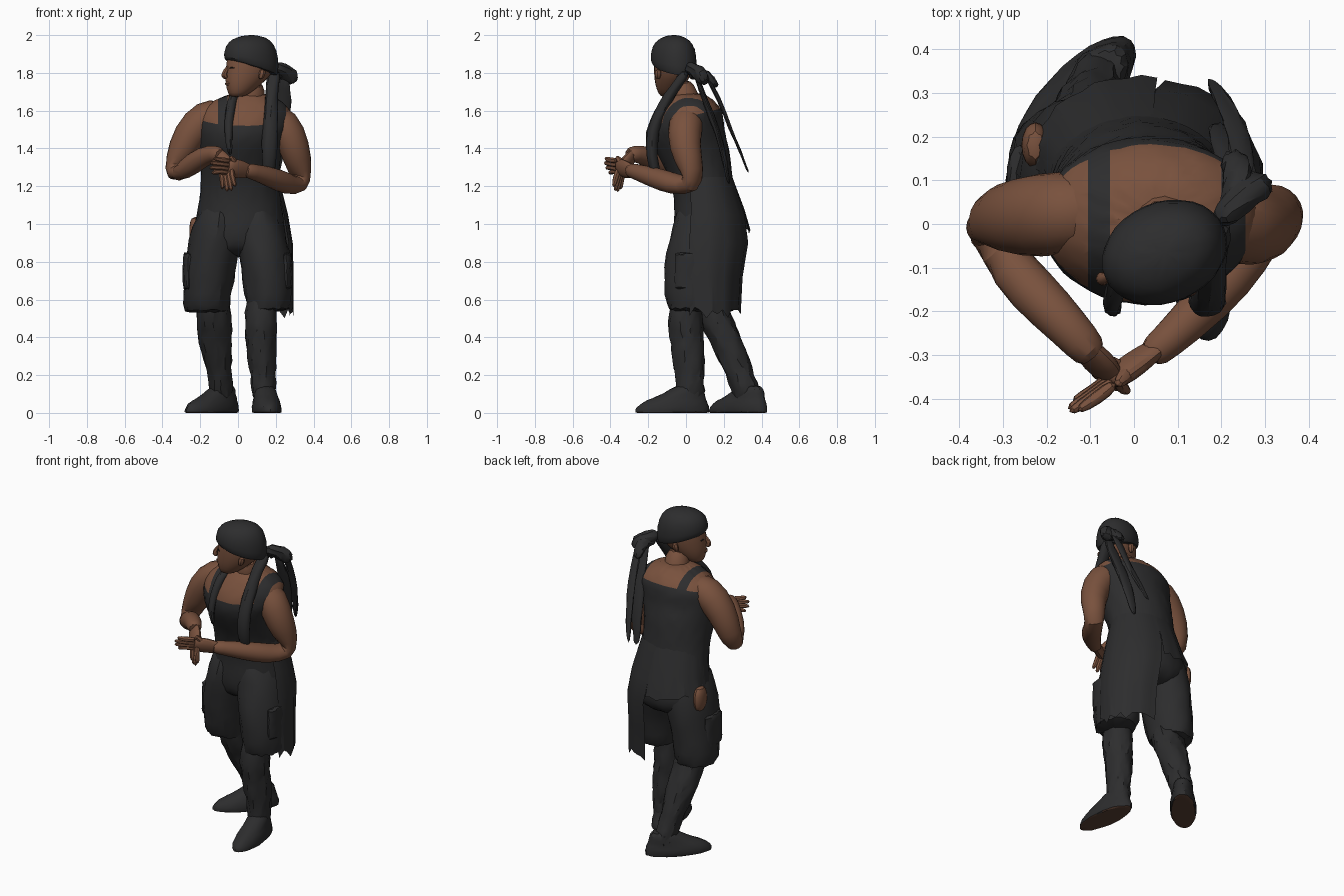
import bpy, bmesh, math, random
from mathutils import Vector, Matrix
random.seed(4)


def material(name, rgb):
    m = bpy.data.materials.new(name)
    m.diffuse_color = (*rgb, 1)
    return m


CLOTH = material("charcoal cloth", (0.026, 0.026, 0.027))
SKIN = material("brown skin", (0.19, 0.083, 0.047))
SOLE = material("dark brown sole", (0.10, 0.05, 0.032))
DARK = material("eye black", (0.012, 0.010, 0.009))


def finish(name, bm, mats, sub=1, jitter=0.0, rule=None, cuts=(), xf=None, angle=30):
    """Subdivide, roughen, cut along planes, colour by rule and shade."""
    bmesh.ops.recalc_face_normals(bm, faces=bm.faces)
    me = bpy.data.meshes.new(name)
    bm.to_mesh(me)
    bm.free()
    ob = bpy.data.objects.new(name, me)
    bpy.context.collection.objects.link(ob)
    if sub:
        s = ob.modifiers.new("round", 'SUBSURF')
        s.levels = sub
        dg = bpy.context.evaluated_depsgraph_get()
        me = bpy.data.meshes.new_from_object(ob.evaluated_get(dg))
        ob.modifiers.clear()
        ob.data = me
        me.name = name
    for m in mats:
        me.materials.append(m)
    bm = bmesh.new()
    bm.from_mesh(me)
    for v in bm.verts:
        v.co += Vector([random.uniform(-jitter, jitter) for _ in range(3)])
    for co, no in cuts:
        bmesh.ops.bisect_plane(bm, geom=bm.verts[:] + bm.edges[:] + bm.faces[:],
                               plane_co=co, plane_no=no)
    bm.normal_update()
    if rule:
        for f in bm.faces:
            f.material_index = rule(f.calc_center_median(), f.normal)
    if xf:
        bm.transform(xf)
    for v in bm.verts:
        v.co.z = max(v.co.z, 0)
    bm.to_mesh(me)
    bm.free()
    bpy.ops.object.select_all(action='DESELECT')
    ob.select_set(True)
    bpy.context.view_layer.objects.active = ob
    bpy.ops.object.shade_smooth_by_angle(angle=math.radians(angle))
    return ob


def skin_rings(rings, closed=True):
    bm = bmesh.new()
    vs = [[bm.verts.new(p) for p in r] for r in rings]
    n = len(vs[0])
    for a, b in zip(vs, vs[1:]):
        for i in range(n if closed else n - 1):
            j = (i + 1) % n
            bm.faces.new((a[i], a[j], b[j], b[i]))
    if closed:
        bm.faces.new(vs[0])
        bm.faces.new(vs[-1])
    return bm


def loft(name, rows, mats, n=12, grow=1.04, **kw):
    """Stacked level ellipses: x, y, z, radius x, radius y."""
    A = [2 * math.pi * i / n for i in range(n)]
    return finish(name, skin_rings([[(x + grow * rx * math.cos(a), y + grow * ry * math.sin(a), z)
                                     for a in A] for x, y, z, rx, ry in rows]), mats, **kw)


def tube(name, pts, mats, n=8, flat=1.0, ref=(0, 1, 0), **kw):
    """Round or flattened sweep through points x, y, z, radius."""
    P = [Vector(p[:3]) for p in pts]
    rings = []
    for i, p in enumerate(P):
        t = (P[min(i + 1, len(P) - 1)] - P[max(i - 1, 0)]).normalized()
        s = Vector(ref).cross(t).normalized()
        u = t.cross(s)
        r = pts[i][3] * 1.06
        rings.append([p + s * r * math.cos(2 * math.pi * k / n) + u * r * flat * math.sin(2 * math.pi * k / n)
                      for k in range(n)])
    return finish(name, skin_rings(rings), mats, **kw)


# torso: tank top with straps, bare chest and upper back above a tilted neckline
NECK = Vector((0, -0.18, 1.52)), Vector((0, -0.25, 1)).normalized()


def torso_rule(c, n):
    strap = -0.105 < c.x < -0.055 or 0.2 < c.x < 0.255
    return 1 if (c - NECK[0]).dot(NECK[1]) > 0 and not strap else 0


loft("torso", [(0, .12, .82, .22, .16), (.01, .13, .95, .245, .20), (.01, .11, 1.1, .215, .165),
               (.01, .08, 1.25, .20, .16), (.015, .03, 1.4, .215, .2), (.03, 0, 1.5, .245, .195),
               (.04, .025, 1.6, .25, .175), (.05, .02, 1.66, .17, .12), (.06, .01, 1.695, .08, .08)],
     [CLOTH, SKIN], n=14, sub=2, jitter=.002, rule=torso_rule,
     cuts=[NECK] + [((x, 0, 0), (1, 0, 0)) for x in (-.105, -.055, .2, .255)])
tube("neck", [(.06, .02, 1.6, .09), (.07, -.01, 1.67, .075), (.075, -.035, 1.76, .07)], [SKIN])

# head, turned towards the right hand side
HEAD = Matrix.Translation((.07, -.065, 0)) @ Matrix.Rotation(math.radians(-67), 4, 'Z')
loft("head", [(0, -.085, 1.672, .03, .03), (0, -.07, 1.69, .055, .06), (0, -.045, 1.74, .078, .098),
              (0, -.015, 1.79, .092, .128), (0, 0, 1.85, .1, .138), (0, 0, 1.92, .095, .125),
              (0, 0, 1.97, .06, .08)], [SKIN], xf=HEAD)
tube("nose", [(0, -.125, 1.84, .010), (0, -.15, 1.81, .014), (0, -.16, 1.785, .02), (0, -.14, 1.77, .014)],
     [SKIN], n=6, ref=(1, 0, 0), xf=HEAD)
tube("lips", [(-.03, -.125, 1.742, .007), (0, -.146, 1.744, .014), (.03, -.125, 1.742, .007)],
     [SKIN], n=6, xf=HEAD, ref=(0, 0, 1))
for side, s in (("right", -1), ("left", 1)):
    tube(side + "_eye", [(s * .022, -.134, 1.826, .003), (s * .037, -.129, 1.827, .006),
                         (s * .055, -.117, 1.825, .003)], [DARK], n=6, ref=(0, 0, 1), xf=HEAD)
    tube(side + "_ear", [(s * .094, .01, 1.765, .012), (s * .1, .02, 1.79, .02), (s * .1, .025, 1.82, .02)],
         [SKIN], n=6, xf=HEAD)

# head scarf: dome with a rim that dips towards the back
A = [2 * math.pi * i / 16 for i in range(16)]
finish("head_scarf", skin_rings([[(rx * math.cos(a), ry * math.sin(a), z - k * math.sin(a)) for a in A]
       for z, rx, ry, k in ((1.822, .106, .143, .045), (1.834, .118, .153, .045), (1.90, .12, .152, .02),
                            (1.96, .1, .13, .005), (1.988, .062, .085, 0), (2.0, .02, .03, 0))]),
       [CLOTH], xf=HEAD, jitter=.001)
tube("scarf_knot", [(.19, .0, 1.83, .035), (.235, .05, 1.815, .042), (.275, .085, 1.785, .055),
                    (.29, .1, 1.74, .032)], [CLOTH], flat=.8, jitter=.004)
tube("scarf_loop", [(.2, .01, 1.79, .035), (.24, .08, 1.805, .045), (.235, .135, 1.765, .042),
                    (.23, .165, 1.72, .02)], [CLOTH], flat=.7, jitter=.004)

# scarf tails in front and behind
for name, pts, flat in (
        ("front_tail_left", [(.195, .01, 1.82, .04), (.18, -.06, 1.72, .036), (.175, -.125, 1.62, .038),
                             (.17, -.18, 1.5, .042), (.165, -.185, 1.36, .045), (.16, -.15, 1.24, .03)], .75),
        ("front_tail_right", [(-.01, -.06, 1.7, .022), (-.04, -.12, 1.64, .025), (-.05, -.185, 1.54, .024),
                              (-.05, -.205, 1.43, .018), (-.04, -.19, 1.36, .01)], .8),
        ("back_tail_outer", [(.25, .1, 1.79, .025), (.25, .17, 1.68, .03), (.23, .235, 1.5, .026),
                             (.2, .29, 1.38, .02), (.17, .335, 1.26, .012)], .35),
        ("back_tail_inner", [(.24, .05, 1.79, .03), (.25, .1, 1.66, .04), (.225, .165, 1.5, .045),
                             (.2, .21, 1.32, .035), (.19, .23, 1.2, .015)], .4)):
    tube(name, pts, [CLOTH], flat=flat, jitter=.003)

# arms, bent with the hands meeting in front
tube("right_arm", [(-.06, .03, 1.585, .08), (-.17, .025, 1.57, .1), (-.262, .015, 1.47, .092),
                   (-.322, .015, 1.33, .068), (-.342, .0, 1.255, .058), (-.285, -.1, 1.285, .06),
                   (-.185, -.2, 1.36, .055), (-.115, -.275, 1.375, .046), (-.09, -.305, 1.36, .04)], [SKIN], n=10)
tube("left_arm", [(.15, .02, 1.57, .08), (.245, -.005, 1.54, .095), (.302, -.01, 1.4, .084),
                  (.33, .035, 1.28, .064), (.328, .04, 1.2, .06), (.26, -.07, 1.212, .062),
                  (.17, -.18, 1.25, .054), (.07, -.275, 1.28, .04), (.03, -.305, 1.285, .038)], [SKIN], n=10)


def hand(name, wrist, knuckle, tip, across, thumb):
    w, k, t, a = map(Vector, (wrist, knuckle, tip, across))
    m = (w + k) / 2
    tube(name + "_palm", [(*(w + (w - m) * .5), .034), (*w, .042), (*m, .054), (*k, .052),
                          (*(k + (k - m) * .4), .03)], [SKIN], flat=.55, ref=(k - w).cross(a))
    for i in range(4):
        o = a * (i - 1.5) * .024
        e = k.lerp(t, (.9, 1, .97, .8)[i]) + o * 1.2
        b = k.lerp(e, .5) + o * .2 + Vector((0, -.008, .006))
        tube(f"{name}_finger_{i + 1}", [(*(k + o), .018), (*b, .017), (*e, .013)], [SKIN], n=6)
    th = Vector(thumb)
    tube(name + "_thumb", [(*m, .024), (*m.lerp(th, .6), .02), (*th, .013)], [SKIN], n=6)


hand("left_hand", (.05, -.285, 1.28), (-.04, -.35, 1.3), (-.155, -.43, 1.31), (0, -.35, .94), (-.04, -.37, 1.36))
hand("right_hand", (-.11, -.28, 1.365), (-.065, -.335, 1.3), (-.045, -.37, 1.165), (.85, -.5, 0), (.0, -.34, 1.27))

# trouser legs ending below the knee
loft("left_trouser_leg", [(.16, .03, .54, .105, .12), (.162, .035, .56, .122, .135), (.158, .035, .7, .127, .155),
                          (.135, .065, .85, .138, .175), (.11, .1, .98, .14, .175), (.08, .1, 1.14, .1, .13)],
     [CLOTH], jitter=.006)
loft("right_trouser_leg", [(-.165, .13, .53, .105, .12), (-.168, .13, .55, .125, .14), (-.155, .12, .7, .132, .16),
                           (-.132, .11, .85, .138, .178), (-.105, .11, .98, .142, .178), (-.08, .1, 1.14, .1, .13)],
     [CLOTH], jitter=.006)
for name, x, y in (("right_pocket", -.262, .1), ("left_pocket", .257, .02)):
    loft(name, [(x, y, z, .03, .085) for z in (.65, .67, .75, .83, .85)], [CLOTH], n=8, jitter=.004)
# bare patch on the hip
loft("hip_skin_patch", [(-.226, .18, z, r * .6, r) for z, r in ((.88, .03), (.92, .055), (.99, .06), (1.04, .035))],
     [SKIN], n=8)


# hanging cloth flaps with torn hems
def flap(name, a0, a1, rows, ragged):
    rings = []
    for i, (x, y, z, rx, ry) in enumerate(rows):
        r = []
        for k in range(13):
            a = math.radians(a0 + (a1 - a0) * k / 12)
            f = 1 + .03 * math.sin(k * 2.1) * i / len(rows)
            dz = random.uniform(-ragged, ragged) if i == len(rows) - 1 else 0
            r.append((x + rx * f * math.cos(a), y + ry * f * math.sin(a), z + dz))
        rings.append(r)
    bm = skin_rings(rings, False)
    bmesh.ops.solidify(bm, geom=bm.faces[:], thickness=.008)
    finish(name, bm, [CLOTH], sub=0)


flap("left_coat_flap", -25, 85, [(.02, .09, 1.25, .195, .155), (.03, .11, 1.05, .235, .2), (.05, .11, .9, .24, .22),
                                 (.06, .1, .72, .235, .2), (.065, .1, .53, .23, .19)], .03)
flap("back_shirt_hem", 80, 180, [(.01, .09, 1.25, .195, .155), (.01, .12, 1.08, .222, .187),
                                 (.01, .13, .97, .25, .208)], .03)

# boots, wrinkled at the shaft
loft("left_boot_shaft", [(.135, .02, .05, .055, .072), (.135, .02, .12, .066, .08), (.135, .02, .2, .064, .072),
                         (.128, .015, .28, .077, .086), (.122, .005, .37, .078, .084), (.12, 0, .43, .086, .094),
                         (.12, -.005, .52, .083, .085), (.13, .01, .66, .08, .09)], [CLOTH], jitter=.006)
loft("right_boot_shaft", [(-.088, .335, .05, .052, .07), (-.09, .32, .12, .062, .078), (-.095, .285, .2, .06, .073),
                          (-.107, .255, .28, .075, .083), (-.118, .215, .37, .088, .086), (-.124, .19, .43, .093, .093),
                          (-.13, .15, .51, .09, .088), (-.13, .11, .66, .09, .09)], [CLOTH], jitter=.006)
for name, x, y, turn in (("left_boot_foot", .143, .01, 6), ("right_boot_foot", -.083, .338, -42)):
    loft(name, [(0, -.085, -.004, .064, .185), (0, -.085, .0, .074, .197), (0, -.082, .03, .078, .195),
                (0, -.065, .065, .068, .163), (0, -.02, .1, .058, .108), (0, .01, .15, .054, .072)],
         [CLOTH, SOLE], n=14, rule=lambda c, n: 1 if n.z < -.7 and c.z < .03 else 0, jitter=.002,
         xf=Matrix.Translation((x, y, 0)) @ Matrix.Rotation(math.radians(turn), 4, 'Z'))
